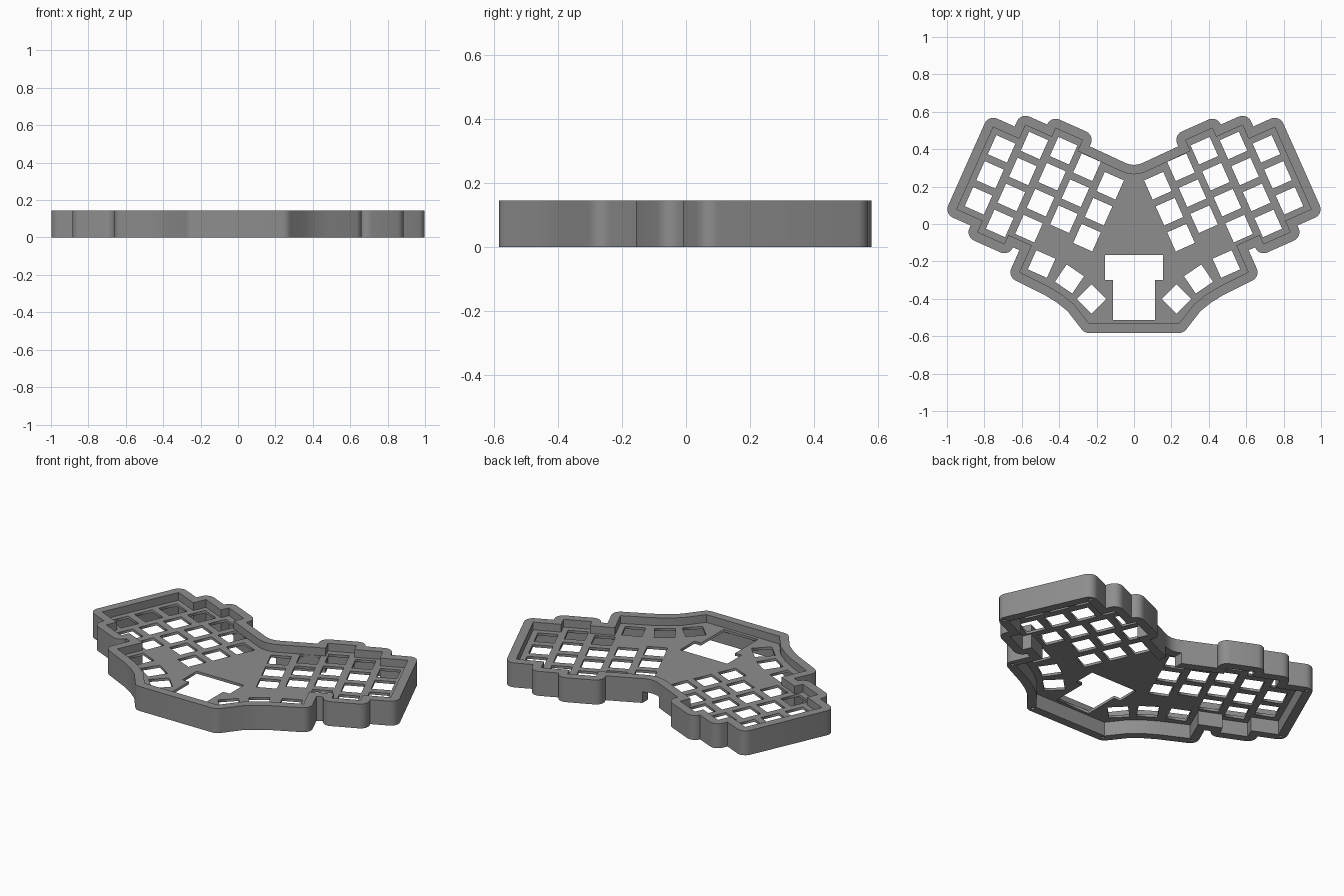
import bpy, math
from mathutils import Vector

if "Cube" in bpy.data.objects:
    bpy.data.objects.remove(bpy.data.objects["Cube"])

TILT = math.radians(24)
HEIGHT, WALL, PITCH, HOLE = 0.145, 0.05, 0.152, 0.112
PLATE_Z, PLATE_T = 0.084, 0.015

grey = bpy.data.materials.new("case grey")
grey.diffuse_color = (0.27, 0.27, 0.27, 1)
grey.use_nodes = True
grey.node_tree.nodes["Principled BSDF"].inputs["Base Color"].default_value = grey.diffuse_color


def tilted(u, v):
    """Key-grid coordinates of the right half to x, y."""
    c, s = math.cos(TILT), math.sin(TILT)
    return Vector((u * c - v * s, u * s + v * c))


def mirrored(points):
    return [Vector((-p.x, p.y)) for p in reversed(points)]


def offset(points, d, steps=6):
    """Grow a counter-clockwise outline: round outer corners, sharp inner ones."""
    out = []
    n = len(points)
    for i, p in enumerate(points):
        a = (p - points[i - 1]).normalized()
        b = (points[(i + 1) % n] - p).normalized()
        na, nb = Vector((a.y, -a.x)), Vector((b.y, -b.x))
        turn = math.atan2(a.x * b.y - a.y * b.x, a.dot(b))
        if turn > 0.02 and d > 0.02:
            start = math.atan2(na.y, na.x)
            k = max(1, round(steps * turn / (math.pi / 2)))
            for j in range(k + 1):
                t = start + turn * j / k
                out.append(p + d * Vector((math.cos(t), math.sin(t))))
        else:
            out.append(p + (na + nb) * (d / (1 + na.dot(nb))))
    return out


def slab(name, loops, z0, z1):
    """Solid flat part from an outline and its holes."""
    cu = bpy.data.curves.new(name, 'CURVE')
    cu.dimensions, cu.fill_mode, cu.extrude = '2D', 'BOTH', (z1 - z0) / 2
    for loop in loops:
        sp = cu.splines.new('POLY')
        sp.points.add(len(loop) - 1)
        for q, p in zip(sp.points, loop):
            q.co = (p.x, p.y, 0, 1)
        sp.use_cyclic_u = True
    ob = bpy.data.objects.new(name, cu)
    bpy.context.collection.objects.link(ob)
    bpy.ops.object.select_all(action='DESELECT')
    ob.select_set(True)
    bpy.context.view_layer.objects.active = ob
    bpy.ops.object.convert(target='MESH')
    ob = bpy.context.view_layer.objects.active
    for v in ob.data.vertices:
        v.co.z += (z0 + z1) / 2
    bpy.ops.object.mode_set(mode='EDIT')
    bpy.ops.mesh.select_all(action='SELECT')
    bpy.ops.mesh.remove_doubles(threshold=0.0001)
    bpy.ops.mesh.normals_make_consistent(inside=False)
    bpy.ops.object.mode_set(mode='OBJECT')
    ob.data.materials.clear()
    ob.data.materials.append(grey)
    return ob


def square(center, angle):
    h = HOLE / 2
    return [center + Vector((x * math.cos(angle) - y * math.sin(angle),
                             x * math.sin(angle) + y * math.cos(angle)))
            for x, y in ((-h, -h), (h, -h), (h, h), (-h, h))]


# Inner wall outline: stepped key columns, thumb arc, front edge
right = [Vector((0.045, 0.272))]
right += [tilted(u, v) for u, v in (
    (0.2, 0.23), (0.435, 0.234), (0.435, 0.298), (0.591, 0.298), (0.591, 0.247),
    (0.745, 0.247), (0.745, 0.167), (0.898, 0.167), (0.898, -0.313),
    (0.745, -0.313), (0.745, -0.379), (0.59, -0.379), (0.59, -0.327),
    (0.453, -0.327), (0.453, -0.484))]
right += [Vector(p) for p in ((0.455, -0.335), (0.385, -0.378), (0.32, -0.43), (0.24, -0.533))]
inner = ([Vector((0, 0.265))] + right + mirrored(right))[::-1]

# Key holes: u and top v of each column, and number of keys
holes = []
for u, top, count in ((0.2, 0.135, 3), (0.353, 0.175, 3), (0.503, 0.205, 4),
                      (0.657, 0.167, 4), (0.81, 0.079, 3)):
    holes += [square(tilted(u, top - i * PITCH), TILT) for i in range(count)]
# Thumb key holes
for x, y, deg in ((0.494, -0.214, 24), (0.345, -0.294, 34), (0.227, -0.401, 45)):
    holes.append(square(Vector((x, y)), math.radians(deg)))
holes += [mirrored(h) for h in holes]
# Controller opening
half = [Vector(p) for p in ((0.112, -0.514), (0.112, -0.30), (0.155, -0.30), (0.155, -0.166))]
holes.append(half + mirrored(half))

plate = slab("switch_plate", [offset(inner, 0.008)] + holes, PLATE_Z, PLATE_Z + PLATE_T)
rim = slab("case_wall", [offset(inner, WALL), inner], 0, HEIGHT)

# Cable notch in the back wall and screw holes under the rim
cutters = []
bpy.ops.mesh.primitive_cube_add(size=1, location=(0, 0.3, 0.02))
bpy.context.object.scale = (0.11, 0.2, 0.09)
cutters.append(bpy.context.object)
screws = [tilted(0.913, 0.182), tilted(0.913, -0.328), tilted(0.468, -0.499), Vector((0.245, -0.556))]
for p in screws + mirrored(screws):
    bpy.ops.mesh.primitive_cylinder_add(vertices=12, radius=0.01, depth=0.1, location=(p.x, p.y, 0))
    cutters.append(bpy.context.object)
for i, c in enumerate(cutters):
    c.name = "cutter_%d" % i
    c.hide_render = True
    c.hide_set(True)
    m = rim.modifiers.new("cut", 'BOOLEAN')
    m.operation, m.object, m.solver = 'DIFFERENCE', c, 'EXACT'

# Smooth rounded corners, keep edges sharp
bpy.ops.object.select_all(action='DESELECT')
rim.select_set(True)
bpy.context.view_layer.objects.active = rim
for m in list(rim.modifiers):
    bpy.ops.object.modifier_apply(modifier=m.name)
for c in cutters:
    bpy.data.objects.remove(c)
bpy.ops.object.shade_smooth_by_angle(angle=math.radians(30))
